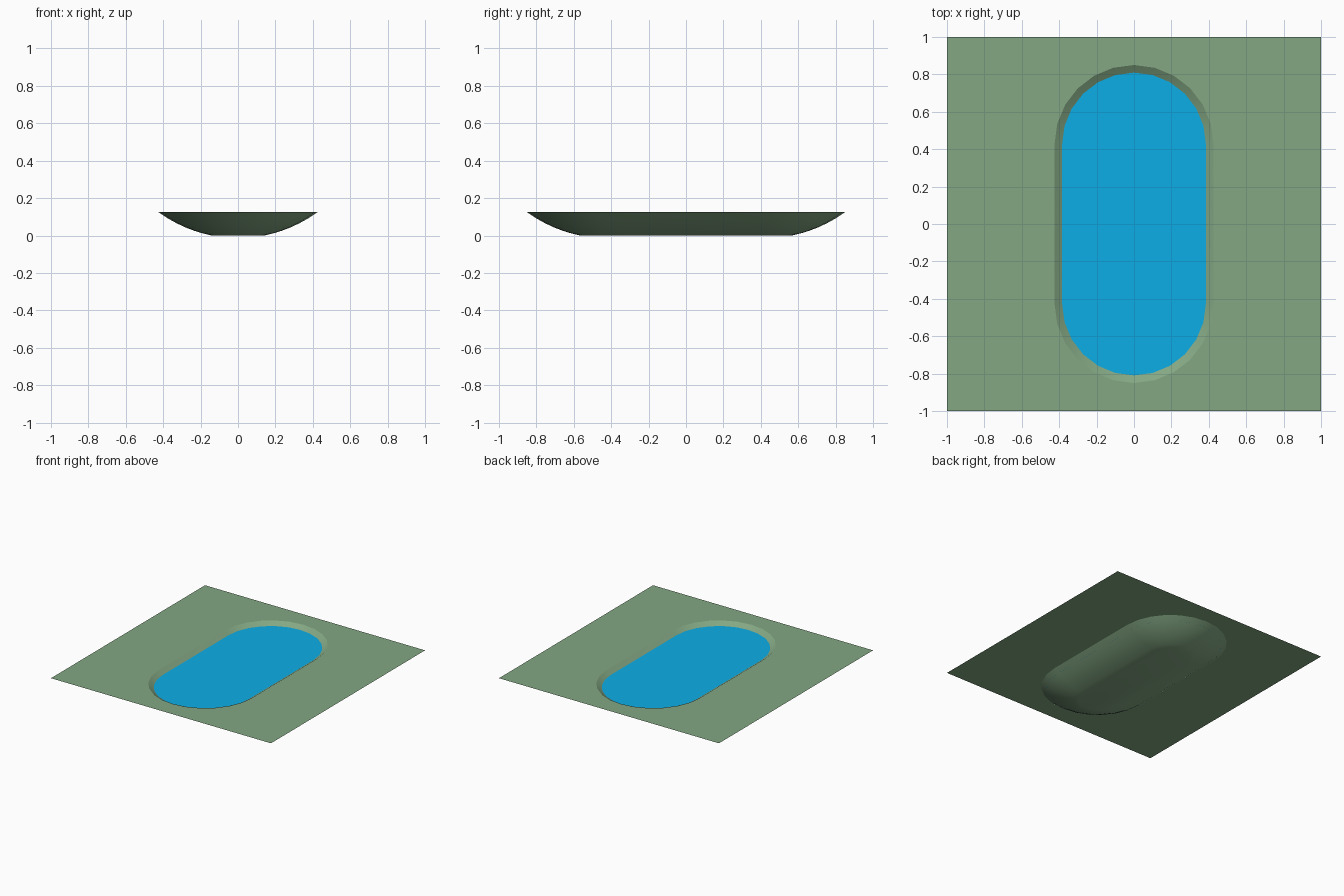
import bpy, bmesh
from math import sin, cos, pi, sqrt

if "Cube" in bpy.data.objects:
    bpy.data.objects.remove(bpy.data.objects["Cube"])

RIM_Z = 0.125
END_Y = 0.425      # centres of the rounded ends
RIM_R, FLOOR_R = 0.425, 0.14
WATER_R = 0.385
ARC_R = 0.72       # radius of the basin's curved wall
SEGS = 12          # segments per rounded end


def material(name, color):
    m = bpy.data.materials.new(name)
    m.diffuse_color = color
    m.use_nodes = True
    m.node_tree.nodes["Principled BSDF"].inputs["Base Color"].default_value = m.diffuse_color
    return m


def ring(bm, r, z):
    """Stadium-shaped loop of vertices, counter-clockwise."""
    return [bm.verts.new((r * cos(side + pi * i / SEGS),
                          r * sin(side + pi * i / SEGS) + (END_Y if side == 0 else -END_Y), z))
            for side in (0, pi) for i in range(SEGS + 1)]


def loop_edges(bm, verts):
    return [bm.edges.new((a, b)) for a, b in zip(verts, verts[1:] + verts[:1])]


def wall_z(r):
    return sqrt(ARC_R**2 - FLOOR_R**2) - sqrt(ARC_R**2 - r * r)


def finish(bm, name, mat, smooth=False):
    for f in bm.faces:
        f.normal_update()
        f.smooth = smooth
    me = bpy.data.meshes.new(name)
    bm.to_mesh(me)
    bm.free()
    me.materials.append(mat)
    ob = bpy.data.objects.new(name, me)
    bpy.context.collection.objects.link(ob)
    return ob


grass = material("grass", (0.23, 0.39, 0.23, 1))
blue = material("water", (0.004, 0.42, 0.8, 1))

# Flat square lawn with a rounded opening
bm = bmesh.new()
corners = [bm.verts.new((x, y, RIM_Z)) for x, y in ((-1, -1), (1, -1), (1, 1), (-1, 1))]
edges = loop_edges(bm, corners) + loop_edges(bm, ring(bm, RIM_R, RIM_Z))
bmesh.ops.triangle_fill(bm, edges=edges, use_beauty=True, normal=(0, 0, 1))
for f in bm.faces:
    f.normal_update()
    if f.normal.z < 0:
        f.normal_flip()
finish(bm, "lawn", grass)

# Basin: curved wall running down to a flat floor
bm = bmesh.new()
STEPS = 6
radii = [RIM_R + (FLOOR_R - RIM_R) * i / STEPS for i in range(STEPS + 1)]
rings = [ring(bm, r, wall_z(r)) for r in radii]
n = len(rings[0])
for outer, inner in zip(rings, rings[1:]):
    for i in range(n):
        j = (i + 1) % n
        bm.faces.new((outer[i], outer[j], inner[j], inner[i]))
bm.faces.new(rings[-1])
finish(bm, "pond_basin", grass, smooth=True)

# Water surface just below the rim
bm = bmesh.new()
bm.faces.new(ring(bm, WATER_R, wall_z(WATER_R)))
finish(bm, "water_surface", blue)
